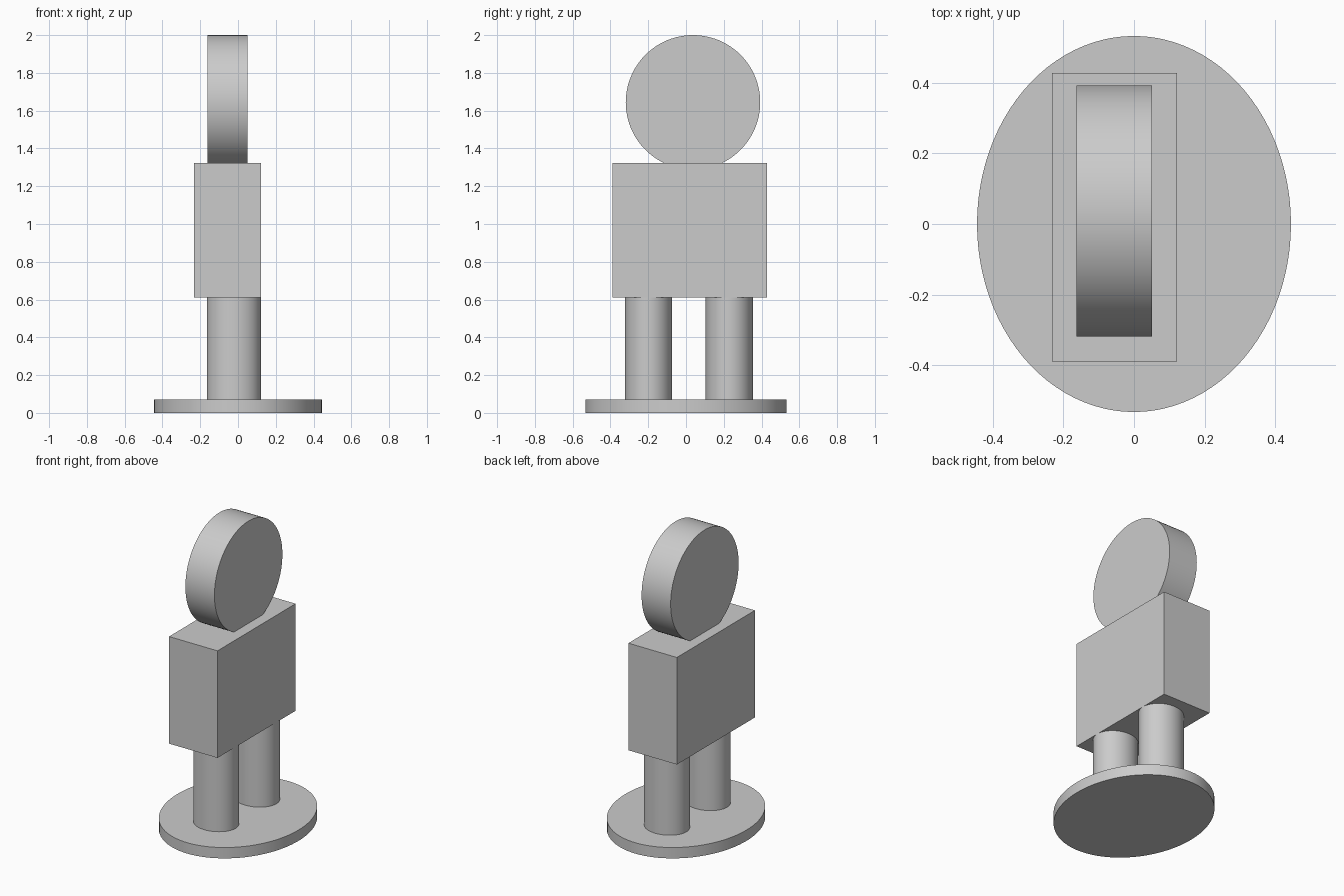
import bpy
import math

cube = bpy.data.objects.get("Cube")
if cube:
    bpy.data.objects.remove(cube, do_unlink=True)

# Single plain grey
grey = bpy.data.materials.new("plain_grey")
grey.use_nodes = True
GREY = (0.6, 0.6, 0.6, 1)
grey.diffuse_color = GREY
grey.node_tree.nodes["Principled BSDF"].inputs["Base Color"].default_value = GREY


def finish(name, scale):
    ob = bpy.context.object
    ob.name = name
    ob.scale = scale
    bpy.ops.object.transform_apply(location=False, rotation=True, scale=True)
    ob.data.materials.append(grey)
    return ob


def cylinder(name, centre, size, rotation=(0, 0, 0)):
    """Elliptical cylinder; size is (radius, radius, depth) before rotation."""
    bpy.ops.mesh.primitive_cylinder_add(
        vertices=96, radius=1, depth=1, location=centre, rotation=rotation)
    ob = finish(name, size)
    bpy.ops.object.shade_smooth_by_angle(angle=math.radians(30))
    return ob


# Oval base plate
cylinder("base", (0, 0, 0.036), (0.445, 0.533, 0.072))

# Two oval legs, reaching from the plate to the torso
for name, y in (("front_leg", -0.198), ("back_leg", 0.229)):
    cylinder(name, (-0.021, y, 0.342), (0.143, 0.125, 0.544))

# Block torso
bpy.ops.mesh.primitive_cube_add(size=1, location=(-0.055, 0.019, 0.967))
finish("torso", (0.355, 0.818, 0.71))

# Upright disc head, sunk a little into the torso
cylinder("head", (-0.056, 0.037, 1.644), (0.356, 0.356, 0.213),
         (0, math.pi / 2, 0))
